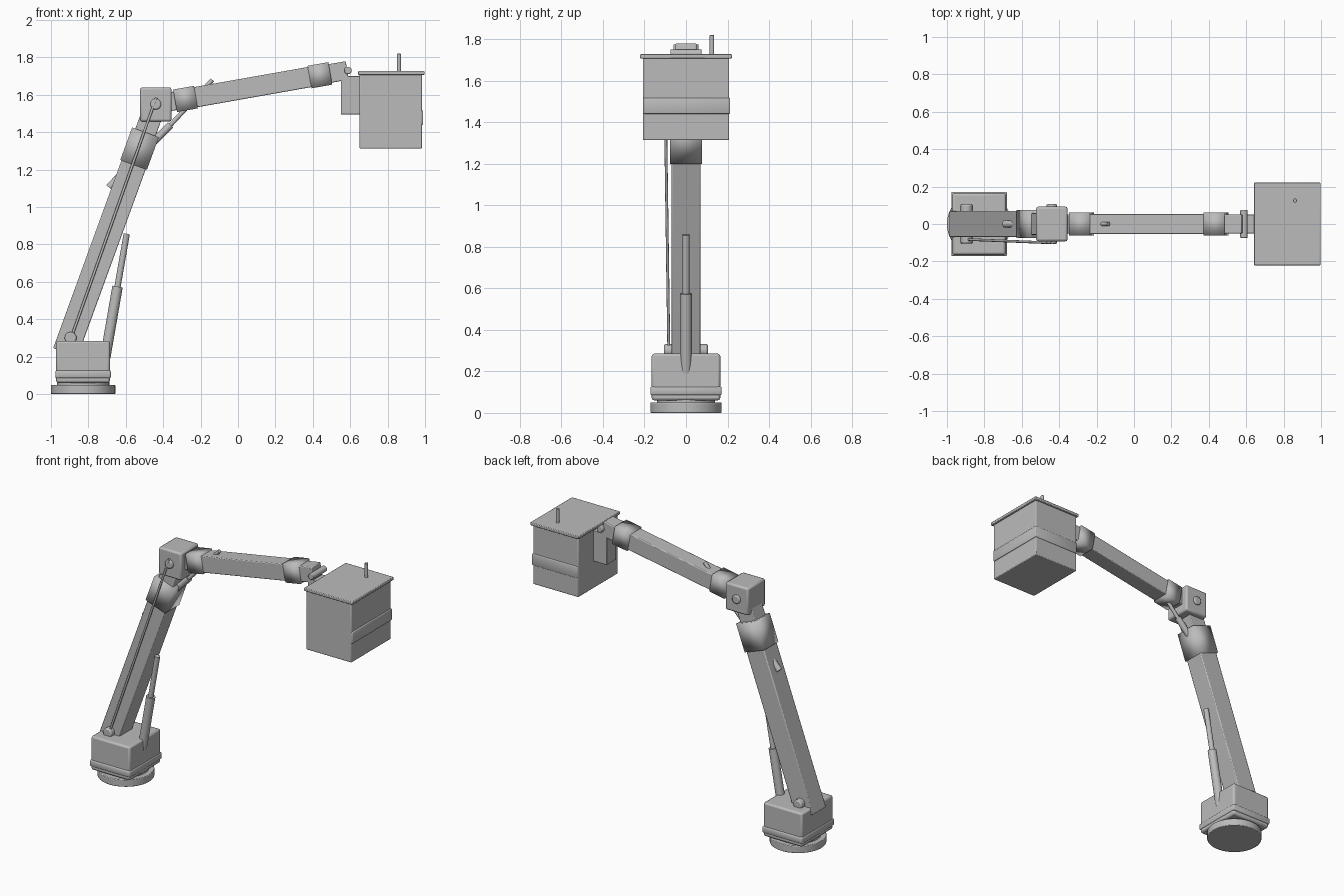
import bpy
from math import radians
from mathutils import Vector, Matrix

if "Cube" in bpy.data.objects:
    bpy.data.objects.remove(bpy.data.objects["Cube"], do_unlink=True)

GREY = (0.5, 0.5, 0.5, 1)
grey = bpy.data.materials.new("plain grey")
grey.use_nodes = True
grey.diffuse_color = GREY
grey.node_tree.nodes["Principled BSDF"].inputs["Base Color"].default_value = GREY


def finish(name, bevel=0, soft=False):
    ob = bpy.context.object
    ob.name = name
    ob.data.materials.append(grey)
    if bevel:
        m = ob.modifiers.new("rounded edges", "BEVEL")
        m.width, m.segments = bevel, 2
    if soft:
        bpy.ops.object.shade_smooth()
    else:
        bpy.ops.object.shade_smooth_by_angle(angle=radians(35))
    return ob


def box(name, lo, hi, bevel=0, soft=False):
    lo, hi = Vector(lo), Vector(hi)
    bpy.ops.mesh.primitive_cube_add(size=1, location=(lo + hi) / 2)
    bpy.context.object.data.transform(Matrix.Diagonal((*(hi - lo), 1)))
    return finish(name, bevel, soft)


def beam(name, a, b, width, bevel=0, soft=False):
    """Square bar between two points in the plane y = 0."""
    a, b = Vector(a), Vector(b)
    ob = box(name, (-width / 2, -width / 2, 0), (width / 2, width / 2, (b - a).length), bevel, soft)
    ob.location = (a + b) / 2
    ob.rotation_euler = (b - a).to_track_quat("Z", "Y").to_euler()
    return ob


def rod(name, a, b, radius, sides=24, bevel=0):
    a, b = Vector(a), Vector(b)
    bpy.ops.mesh.primitive_cylinder_add(vertices=sides, radius=radius, depth=(b - a).length,
                                        location=(a + b) / 2,
                                        rotation=(b - a).to_track_quat("Z", "Y").to_euler())
    return finish(name, bevel)


def pin(name, x, z, radius, half):
    rod(name, (x, -half, z), (x, half, z), radius, 24, radius * 0.25)


# Turntable and turret
cx = -0.828
rod("turntable_disc", (cx, 0, 0), (cx, 0, 0.05), 0.172, 48, 0.004)
rod("turntable_neck", (cx, 0, 0.04), (cx, 0, 0.08), 0.14, 48)
box("turret", (-0.972, -0.165, 0.06), (-0.685, 0.165, 0.285), 0.012)
box("turret_band", (-0.977, -0.172, 0.085), (-0.68, 0.172, 0.127), 0.008, True)

# Lower boom, leaning along a straight axis from the turret to the elbow
foot, elbow = Vector((-0.895, 0, 0.3)), Vector((-0.44, 0, 1.55))
up = (elbow - foot).normalized()
beam("lower_boom", foot - up * 0.083, foot + up * 1.1, 0.138, 0.006)
beam("lower_inner_boom", foot + up, elbow, 0.115, 0.005)
beam("lower_sleeve", foot + up * 0.985, foot + up * 1.17, 0.152, 0, True)
pin("base_pin", foot.x, foot.z, 0.032, 0.105)

# Elbow
box("elbow_block", (-0.523, -0.093, 1.457), (-0.355, 0.093, 1.64), 0.012)
pin("elbow_pin", elbow.x, elbow.z, 0.029, 0.106)

# Upper boom
out = Vector((0.985, 0, 0.1737)).normalized()
beam("upper_inner_boom", elbow, elbow + out * 1.04, 0.1, 0.005)
beam("upper_boom", elbow + out * 0.13, elbow + out * 0.92, 0.109, 0.005)
for name, t in (("upper_sleeve_near", 0.105), ("upper_sleeve_far", 0.835)):
    beam(name, elbow + out * t, elbow + out * (t + 0.113), 0.122, 0, True)

# Hydraulic rams: thick barrel and thin rod
for name, a, b, c, r in (
        ("lower_ram", (-0.71, 0, 0.195), (-0.644, 0, 0.575), (-0.595, 0, 0.857), 0.028),
        ("upper_ram", (-0.69, 0, 1.105), (-0.36, 0, 1.44), (-0.137, 0, 1.68), 0.02)):
    rod(name + "_barrel", a, b, r)
    rod(name + "_rod", b, c, r * 0.6)

# Hose along the lower boom
rod("hose", (-0.885, -0.083, 0.32), (-0.437, -0.101, 1.585), 0.007, 12)

# Bucket, its bracket and control lever
pin("bucket_pin", 0.588, 1.73, 0.02, 0.075)
box("bucket_bracket", (0.55, -0.05, 1.495), (0.66, 0.05, 1.7), 0.003)
box("bucket", (0.65, -0.208, 1.313), (0.983, 0.208, 1.715), 0.005)
box("bucket_lid", (0.641, -0.221, 1.707), (0.997, 0.221, 1.727), 0.004)
box("bucket_band", (0.652, -0.205, 1.44), (0.99, 0.213, 1.517), 0.005, True)
rod("control_lever", (0.861, 0.125, 1.72), (0.861, 0.125, 1.82), 0.011, 16, 0.003)
